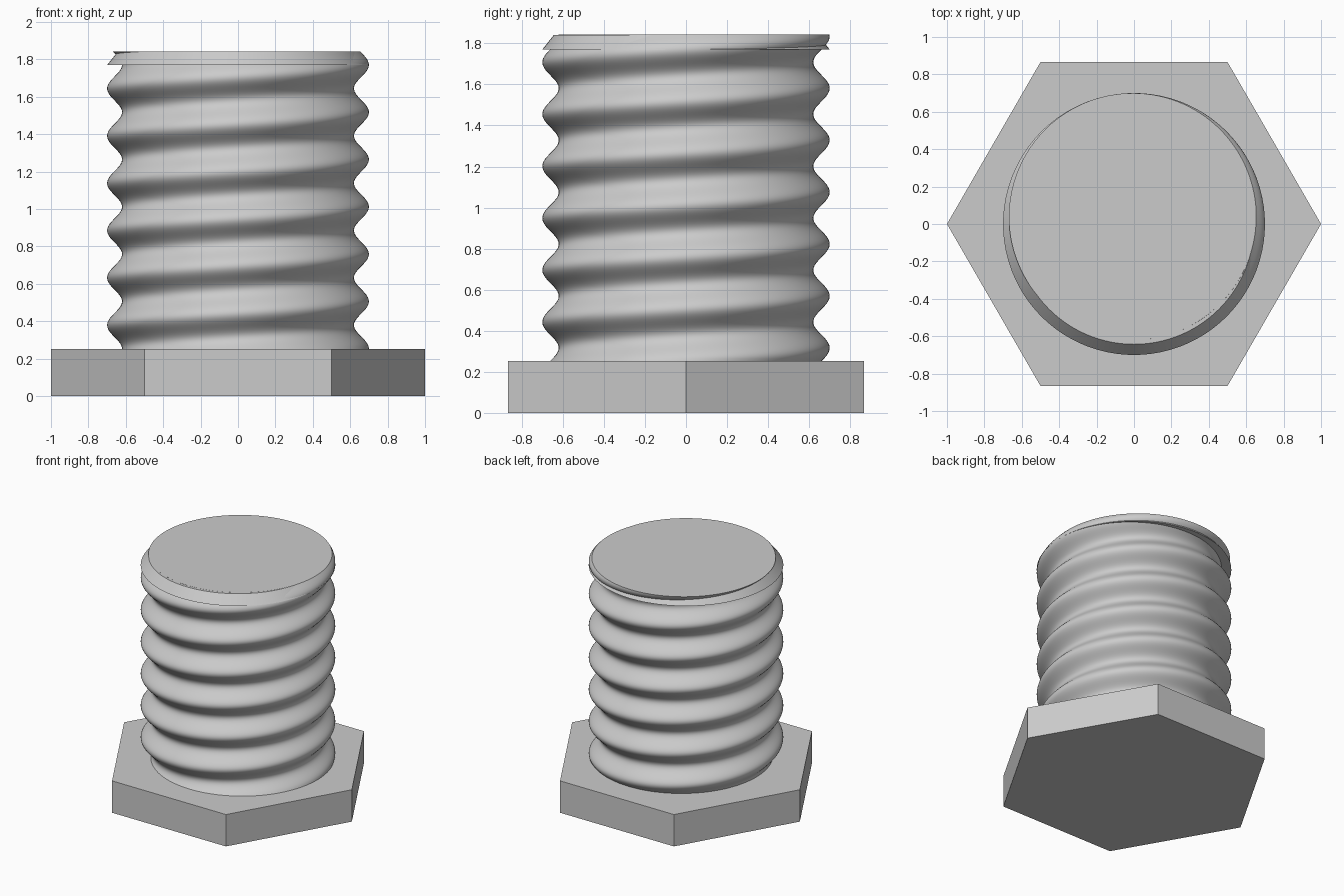
import bpy, bmesh, math

cube = bpy.data.objects.get("Cube")
if cube:
    bpy.data.objects.remove(cube)

HEAD_TOP, TOP, PITCH = 0.253, 1.842, 0.253
MEAN_R, DEPTH = 0.66, 0.04
SEGS, ROWS = 128, 126

steel = bpy.data.materials.new("grey steel")
steel.use_nodes = True
GREY = (0.6, 0.6, 0.6, 1)
steel.diffuse_color = GREY
steel.node_tree.nodes["Principled BSDF"].inputs["Base Color"].default_value = GREY


def finish(name, bm, smooth):
    bmesh.ops.recalc_face_normals(bm, faces=bm.faces)
    mesh = bpy.data.meshes.new(name)
    bm.to_mesh(mesh)
    bm.free()
    mesh.materials.append(steel)
    obj = bpy.data.objects.new(name, mesh)
    bpy.context.collection.objects.link(obj)
    if smooth:
        bpy.ops.object.select_all(action="DESELECT")
        obj.select_set(True)
        bpy.context.view_layer.objects.active = obj
        bpy.ops.object.shade_smooth_by_angle(angle=math.radians(35))


def lathe(name, heights, radius, sides, smooth=True):
    """Stack rings whose radius depends on angle and height, capped at both ends."""
    bm = bmesh.new()
    rings = []
    for z in heights:
        ring = []
        for i in range(sides):
            a = math.tau * i / sides
            r = radius(a, z)
            ring.append(bm.verts.new((r * math.cos(a), r * math.sin(a), z)))
        rings.append(ring)
    for low, high in zip(rings, rings[1:]):
        for i in range(sides):
            j = (i + 1) % sides
            bm.faces.new((low[i], low[j], high[j], high[i]))
    bm.faces.new(rings[0])
    bm.faces.new(rings[-1])
    finish(name, bm, smooth)


def thread_radius(angle, z):
    # right-handed helical wave around the shaft
    return MEAN_R + DEPTH * math.cos(math.tau * (z - HEAD_TOP) / PITCH - angle)


# Hexagonal head
lathe("hex_head", (0, HEAD_TOP), lambda a, z: 1.0, 6, smooth=False)

# Threaded shaft, cut flat at both ends
lathe("threaded_shaft",
      [HEAD_TOP + (TOP - HEAD_TOP) * k / ROWS for k in range(ROWS + 1)],
      thread_radius, SEGS)

# Chamfered end disc
DISC_LOW, DISC_TOP = 1.77, TOP - 0.0005
lathe("chamfered_end", (DISC_LOW, DISC_TOP),
      lambda a, z: 0.70 if z == DISC_LOW else 0.643, SEGS)
